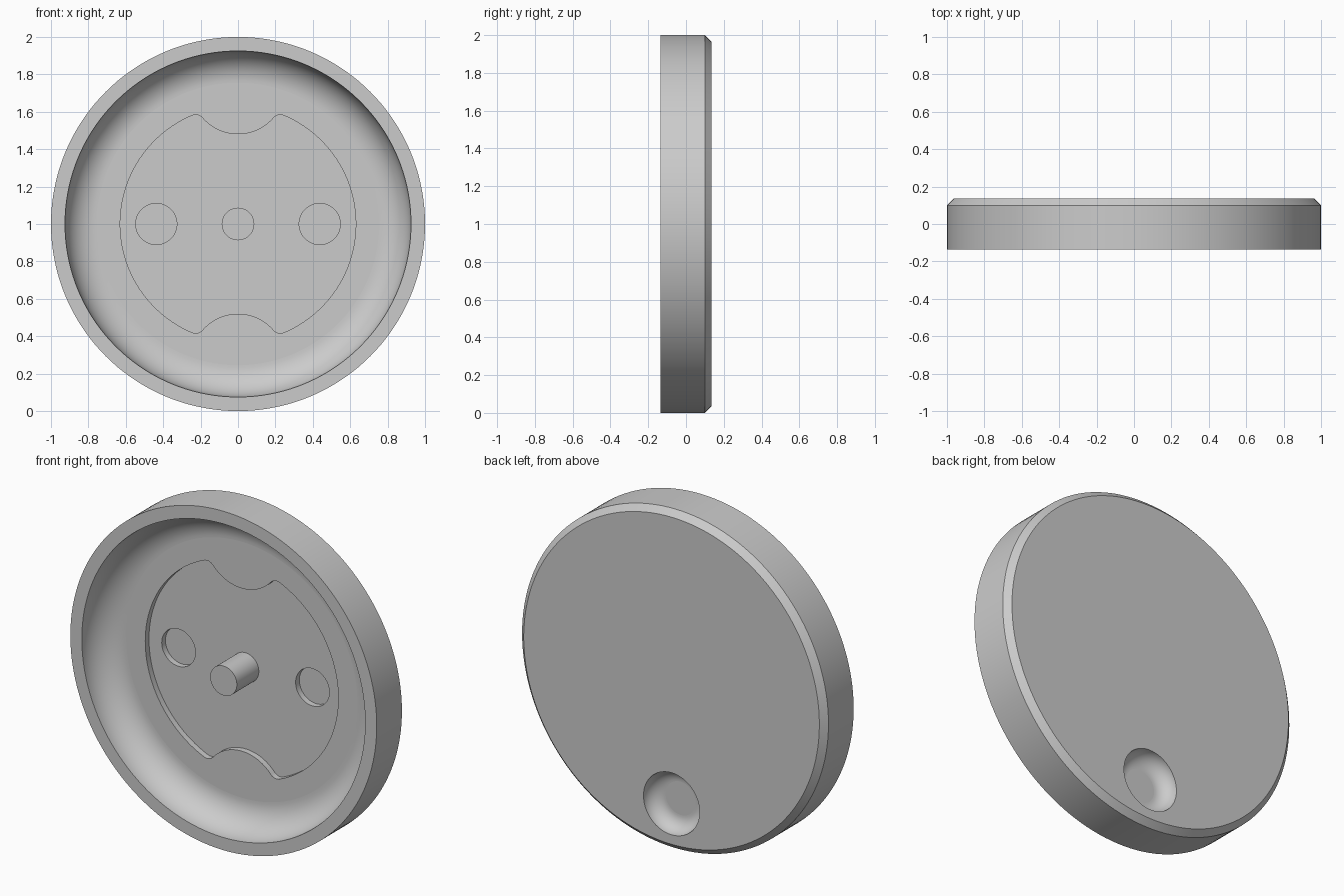
import bpy, bmesh
from math import sin, cos, pi, atan2
from mathutils import Vector

if "Cube" in bpy.data.objects:
    bpy.data.objects.remove(bpy.data.objects["Cube"])

FRONT, BACK = -0.135, 0.135
FLOOR, RECESS, HOLE = 0.035, 0.07, 0.105    # depths of the stepped front

grey = bpy.data.materials.new("plain grey")
grey.use_nodes = True
colour = (0.6, 0.6, 0.6, 1)
grey.diffuse_color = colour
grey.node_tree.nodes["Principled BSDF"].inputs["Base Color"].default_value = colour


def loft(name, rings):
    """Skin closed rings of points and cap both ends."""
    bm = bmesh.new()
    loops = [[bm.verts.new(p) for p in ring] for ring in rings]
    for a, b in zip(loops, loops[1:]):
        for i in range(len(a)):
            j = (i + 1) % len(a)
            bm.faces.new((a[i], a[j], b[j], b[i]))
    bm.faces.new(loops[0])
    bm.faces.new(loops[-1])
    bmesh.ops.recalc_face_normals(bm, faces=bm.faces)
    mesh = bpy.data.meshes.new(name)
    bm.to_mesh(mesh)
    bm.free()
    mesh.materials.append(grey)
    obj = bpy.data.objects.new(name, mesh)
    bpy.context.collection.objects.link(obj)
    return obj


def turned(name, profile, x=0, z=1, sides=64):
    """Turn a (radius, y) profile about an axis along y."""
    angles = [2 * pi * i / sides for i in range(sides)]
    return loft(name, [[(x + r * cos(a), y, z + r * sin(a)) for a in angles]
                       for r, y in profile])


def arc(cx, cy, rx, ry, start, end, steps):
    return [(cx + rx * cos(start + (end - start) * i / steps),
             cy + ry * sin(start + (end - start) * i / steps))
            for i in range(steps + 1)]


def finish(obj):
    """Smooth the curved walls, keep the level faces flat."""
    bpy.ops.object.select_all(action='DESELECT')
    obj.select_set(True)
    bpy.context.view_layer.objects.active = obj
    bpy.ops.object.shade_smooth_by_angle(angle=pi / 6)
    for face in obj.data.polygons:
        if abs(face.normal.y) > 0.9995:
            face.use_smooth = False


# Body: dished front with a rounded inner wall, chamfered back edge
depth = FLOOR - FRONT
inner = 0.925
body = turned("dished_body",
              arc(inner - depth, FRONT, depth, depth, pi / 2, 0, 18)
              + [(1, FRONT), (1, 0.1), (0.965, BACK)], sides=144)

# Recess outline: a circle with a rounded-shoulder notch at top and bottom
R, notch_r, notch_z, tip = 0.63, 0.25, 0.73, 0.05
tz = ((R - tip) ** 2 + notch_z ** 2 - (notch_r + tip) ** 2) / (2 * notch_z)
tx = ((R - tip) ** 2 - tz ** 2) ** 0.5
shoulder = atan2(tz, tx)
notch_end = atan2(tz - notch_z, tx)
quarter = arc(0, 0, R, R, 0, shoulder, 24)
quarter += arc(tx, tz, tip, tip, shoulder, notch_end + pi, 10)[1:]
quarter += arc(0, notch_z, notch_r, notch_r, notch_end, -pi / 2, 12)[1:]
half = quarter + [(-x, z) for x, z in reversed(quarter[:-1])]
outline = half + [(x, -z) for x, z in reversed(half[1:-1])]
recess = loft("recess_cutter", [[(x, y, 1 + z) for x, z in outline]
                                for y in (-0.05, RECESS)])

# Round sockets and the finger dimple on the back
sockets = [turned("socket_cutter", [(0.11, -0.05), (0.11, HOLE)], x=side * 0.437)
           for side in (-1, 1)]
sink = 0.085
dimple = turned("dimple_cutter",
                [(0.183, BACK + 0.05)]
                + arc(0.183 - sink, BACK, sink, sink, 0, -pi / 2, 14), z=0.274)

for cutter in [recess, *sockets, dimple]:
    mod = body.modifiers.new("cut", 'BOOLEAN')
    mod.operation, mod.solver, mod.object = 'DIFFERENCE', 'EXACT', cutter
    bpy.context.view_layer.objects.active = body
    bpy.ops.object.modifier_apply(modifier=mod.name)
    bpy.data.objects.remove(cutter)
finish(body)

# Centre pin, level with the rim
finish(turned("centre_pin", [(0.087, RECESS + 0.01), (0.087, FRONT)]))
